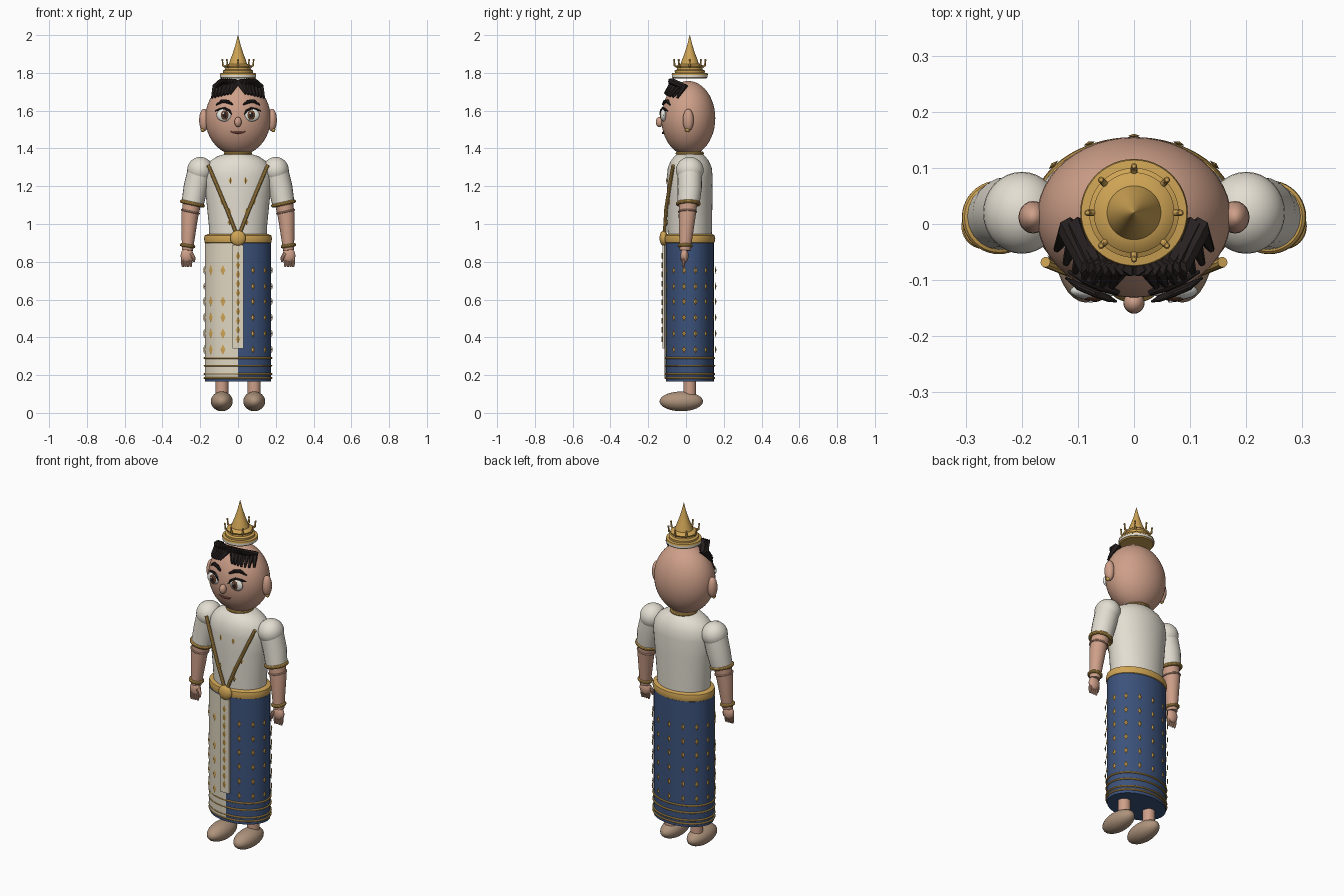
import bpy, bmesh
from math import sin, cos, pi, sqrt, atan2
from mathutils import Vector

cube = bpy.data.objects.get("Cube")
if cube:
    bpy.data.objects.remove(cube, do_unlink=True)


def material(name, r, g, b):
    m = bpy.data.materials.new(name)
    m.use_nodes = True
    m.diffuse_color = (r, g, b, 1)
    m.node_tree.nodes["Principled BSDF"].inputs["Base Color"].default_value = (r, g, b, 1)
    return m


SKIN = material("skin", .62, .35, .25)
SHIRT = material("shirt cream", .77, .73, .64)
DRAPE = material("drape cream", .74, .67, .53)
GOLD = material("gold", .62, .37, .09)
BLUE = material("skirt blue", .045, .085, .2)
HAIR = material("dark hair", .02, .014, .014)
WHITE = material("eye white", .8, .8, .76)
IRIS = material("iris brown", .13, .05, .025)
LIP = material("lip brown", .3, .1, .07)
SHOE = material("shoe tan", .42, .29, .2)
made = []


def finish(name, bm, mat):
    bmesh.ops.recalc_face_normals(bm, faces=bm.faces)
    me = bpy.data.meshes.new(name)
    bm.to_mesh(me)
    bm.free()
    me.materials.append(mat)
    ob = bpy.data.objects.new(name, me)
    bpy.context.collection.objects.link(ob)
    made.append(ob)
    return ob


def ball(name, loc, rad, mat, seg=32):
    bm = bmesh.new()
    bmesh.ops.create_uvsphere(bm, u_segments=seg, v_segments=seg // 2, radius=1)
    bmesh.ops.scale(bm, vec=Vector(rad), verts=bm.verts)
    bmesh.ops.translate(bm, vec=Vector(loc), verts=bm.verts)
    return finish(name, bm, mat)


def loft(name, rings, mat, cy=.02, n=48):
    """Stack of ellipses given as (z, rx, ry), closed at both ends."""
    bm = bmesh.new()
    loops = [[bm.verts.new((rx * cos(2 * pi * i / n), cy + ry * sin(2 * pi * i / n), z))
              for i in range(n)] for z, rx, ry in rings]
    for a, b in zip(loops, loops[1:]):
        for i in range(n):
            j = (i + 1) % n
            bm.faces.new((a[i], a[j], b[j], b[i]))
    bm.faces.new(loops[0])
    bm.faces.new(loops[-1])
    return finish(name, bm, mat)


def tube(name, pts, radii, mat, cyclic=False, sides=3):
    """Round rod through the points; radii is one number or one per point."""
    if not isinstance(radii, (list, tuple)):
        radii = [radii] * len(pts)
    cu = bpy.data.curves.new(name, 'CURVE')
    cu.dimensions = '3D'
    cu.bevel_depth = 1
    cu.bevel_resolution = sides
    cu.use_fill_caps = True
    sp = cu.splines.new('POLY')
    sp.points.add(len(pts) - 1)
    sp.use_cyclic_u = cyclic
    for p, co, r in zip(sp.points, pts, radii):
        p.co = (*co, 1)
        p.radius = r
    tmp = bpy.data.objects.new(name, cu)
    bpy.context.collection.objects.link(tmp)
    me = bpy.data.meshes.new_from_object(tmp.evaluated_get(bpy.context.evaluated_depsgraph_get()))
    bpy.data.objects.remove(tmp, do_unlink=True)
    bm = bmesh.new()
    bm.from_mesh(me)
    return finish(name, bm, mat)


def ring(name, loc, rx, ry, r, mat, tilt=0, n=40):
    pts = [(loc[0] + rx * cos(2 * pi * i / n), loc[1] + ry * sin(2 * pi * i / n),
            loc[2] + tilt * cos(2 * pi * i / n)) for i in range(n)]
    return tube(name, pts, r, mat, True)


def diamond(name, loc, w, h, angle=0, t=.004):
    bm = bmesh.new()
    ends = [bm.verts.new(v) for v in ((w, 0, 0), (0, 0, h), (-w, 0, 0), (0, 0, -h))]
    for y in (-t, t):
        tip = bm.verts.new((0, y, 0))
        for i in range(4):
            bm.faces.new((ends[i], ends[(i + 1) % 4], tip))
    ob = finish(name, bm, GOLD)
    ob.location = loc
    ob.rotation_euler.z = angle


def face_y(x, z):
    return .012 - .143 * sqrt(max(0, 1 - (x / .173) ** 2 - ((z - 1.56) / .197) ** 2))


# Torso, collar, belt and buckle
loft("torso", [(.9, .15, .115), (1, .155, .118), (1.15, .17, .12), (1.25, .18, .121),
               (1.3, .172, .116), (1.335, .145, .1), (1.358, .11, .082), (1.372, .065, .065)], SHIRT)
loft("neck", [(1.34, .06, .06), (1.42, .06, .06)], SKIN)
ring("collar", (0, .02, 1.374), .066, .066, .009, GOLD)
loft("belt", [(.895, .165, .12), (.902, .176, .131), (.922, .18, .135),
              (.94, .176, .131), (.948, .155, .115)], GOLD)
ball("buckle", (0, -.118, .925), (.041, .022, .041), GOLD)

# Skirt with hem bands
SX, SY, CY = .174, .127, .02
loft("skirt", [(.165, SX, SY), (.9, SX, SY)], BLUE, n=64)
for z in (.185, .206, .25, .29):
    ring("hem_band", (0, CY, z), SX + .003, SY + .003, .005, GOLD, n=64)

# Drape over the right front quarter, and the hanging front panel
bm = bmesh.new()
rows = [[bm.verts.new((-(SX + .006) * sin(a * pi / 40), CY - (SY + .006) * cos(a * pi / 40), z))
         for a in range(18)] for z in (.19, .9)]
for i in range(17):
    bm.faces.new((rows[0][i], rows[0][i + 1], rows[1][i + 1], rows[1][i]))
finish("front_drape", bm, DRAPE)
bm = bmesh.new()
bmesh.ops.create_cube(bm, size=1)
bmesh.ops.scale(bm, vec=(.058, .012, .55), verts=bm.verts)
bmesh.ops.translate(bm, vec=(0, -.119, .615), verts=bm.verts)
finish("front_panel", bm, DRAPE)
for i in range(10):
    diamond("panel_diamond", (0, -.127, .39 + .049 * i), .012, .022)

# Diamonds around the skirt
for k in range(14):
    a = 2 * pi * k / 14
    if k == 7:
        continue
    x, y = (SX + .01) * sin(a), CY + (SY + .01) * cos(a)
    on_drape = 7 < k < 11
    normal = atan2(cos(a) / SY, sin(a) / SX) + pi / 2
    for z in (.335, .42, .505, .59, .67, .755):
        if on_drape and z == .67:
            continue
        w = .014 if on_drape else .011
        diamond("skirt_diamond", (x, y, z), w, w * 2, normal)

# Legs, shoes, arms, hands, straps, ears: one per side
for s, side in ((1, "left"), (-1, "right")):
    tube(side + "_leg", [(s * .085, .02, .06), (s * .085, .02, .2)], .034, SKIN, sides=6)
    ball(side + "_shoe", (s * .086, -.025, .061), (.058, .115, .052), SHOE)
    ball(side + "_shoulder", (s * .2, .02, 1.285), (.069, .073, .07), SHIRT)
    tube(side + "_sleeve", [(s * .2, .02, 1.285), (s * .225, .02, 1.19), (s * .24, .013, 1.11)],
         [.066, .064, .059], SHIRT, sides=8)
    ring(side + "_cuff", (s * .241, .012, 1.108), .056, .056, .01, GOLD, s * .012)
    tube(side + "_forearm", [(s * .24, .013, 1.13), (s * .256, .006, 1.04), (s * .268, -.005, .86)],
         [.049, .045, .029], SKIN, sides=8)
    ring(side + "_arm_frill", (s * .252, .008, 1.065), .046, .046, .005, SKIN, s * .01)
    ring(side + "_bracelet", (s * .267, -.004, .885), .032, .032, .009, GOLD, s * .005)
    ball(side + "_palm", (s * .27, -.008, .833), (.034, .021, .04), SKIN, 20)
    for i in range(4):
        x = .25 + .014 * i
        tube(side + "_finger", [(s * x, -.01, .825), (s * (x + .001), -.013, .79),
                                (s * x, -.015, .772)], [.01, .009, .005], SKIN)
    tube(side + "_thumb", [(s * .25, -.015, .845), (s * .234, -.02, .82), (s * .233, -.022, .798)],
         [.012, .01, .005], SKIN)
    tube(side + "_chest_strap", [(s * .158, -.068, 1.312), (s * .11, -.087, 1.2),
                                 (s * .06, -.106, 1.08), (s * .005, -.114, .94)], .0095, GOLD)
    for x, z in ((.04, 1.23), (.085, 1.12), (.045, 1.065), (.045, 1.01)):
        diamond("chest_diamond", (s * x, .015 - .12 * sqrt(1 - (x / .168) ** 2), z),
                .01, .019, s * x * 4)
    ball(side + "_ear", (s * .18, .012, 1.55), (.026, .029, .06), SKIN, 20)
    ball(side + "_earring", (s * .186, .008, 1.5), (.012, .014, .014), GOLD, 12)

    # Eyes, lashes and brows
    ey = face_y(.075, 1.575)
    ball(side + "_eye", (s * .073, ey - .003, 1.577), (.041, .016, .034), WHITE, 24)
    ball(side + "_iris", (s * .071, ey - .014, 1.577), (.022, .007, .025), IRIS, 20)
    ball(side + "_pupil", (s * .071, ey - .0195, 1.577), (.011, .003, .013), HAIR, 16)
    ball(side + "_eye_glint", (s * .071 - .006, ey - .022, 1.586), (.005, .002, .005), WHITE, 10)
    lid = [(.032, 1.578), (.045, 1.599), (.07, 1.612), (.098, 1.606), (.122, 1.598)]
    tube(side + "_lash", [(s * x, face_y(x, z) - .01, z) for x, z in lid],
         [.002, .006, .007, .007, .002], HAIR)
    brow = [(.028, 1.633), (.055, 1.648), (.085, 1.65), (.116, 1.63)]
    tube(side + "_brow", [(s * x, face_y(x, z) - .004, z) for x, z in brow],
         [.005, .01, .01, .003], HAIR)

    # Swept fringe locks
    for i in range(7):
        t = i / 6
        top, mid, end = .008 + .08 * t, .022 + .095 * t, .04 + .098 * t
        zm, ze = 1.735 - .008 * t, 1.69 - .022 * t
        tube(side + "_fringe_lock", [(s * top * .8, -.063, 1.757), (s * top, -.078, 1.756),
                                     (s * mid, face_y(mid, zm) - .02, zm),
                                     (s * end, face_y(end, ze) - .022, ze)],
             [.008, .018, .021, .006], HAIR, sides=1)

# Head, nose and mouth
ball("head", (0, .012, 1.56), (.173, .143, .197), SKIN, 48)
ball("nose", (0, -.14, 1.54), (.019, .02, .027), SKIN, 20)
mouth = [(-.038, 1.49), (-.02, 1.484), (0, 1.482), (.02, 1.484), (.038, 1.49)]
tube("mouth", [(x, face_y(x, z) - .001, z) for x, z in mouth], [.002, .006, .007, .006, .002], LIP)

# Crown: white rim, tiered body, spire and points
loft("crown_underside", [(1.77, .088, .088), (1.776, .093, .093)], GOLD)
loft("crown_rim", [(1.776, .095, .095), (1.789, .095, .095)], SHIRT)
profile = [(1.789, .096), (1.798, .094), (1.8, .079), (1.812, .08), (1.818, .068), (1.828, .067),
           (1.836, .072), (1.845, .06), (1.848, .048), (1.87, .041), (1.9, .029), (1.95, .013), (2, .0008)]
loft("crown", [(z, r, r) for z, r in profile], GOLD)
for k in range(8):
    c, d = cos(k * pi / 4), sin(k * pi / 4)
    path = [(.045, 1.845), (.07, 1.832), (.08, 1.84), (.083, 1.868)]
    tube("crown_point", [(r * c, .02 + r * d, z) for r, z in path], [.004, .006, .006, .003], GOLD)
    ball("crown_bead", (.083 * c, .02 + .083 * d, 1.868), (.006, .006, .006), GOLD, 10)

# Smooth rounded parts, keep real edges sharp
bpy.ops.object.select_all(action='DESELECT')
for ob in made:
    ob.select_set(True)
bpy.context.view_layer.objects.active = made[0]
bpy.ops.object.shade_smooth_by_angle(angle=.6)
